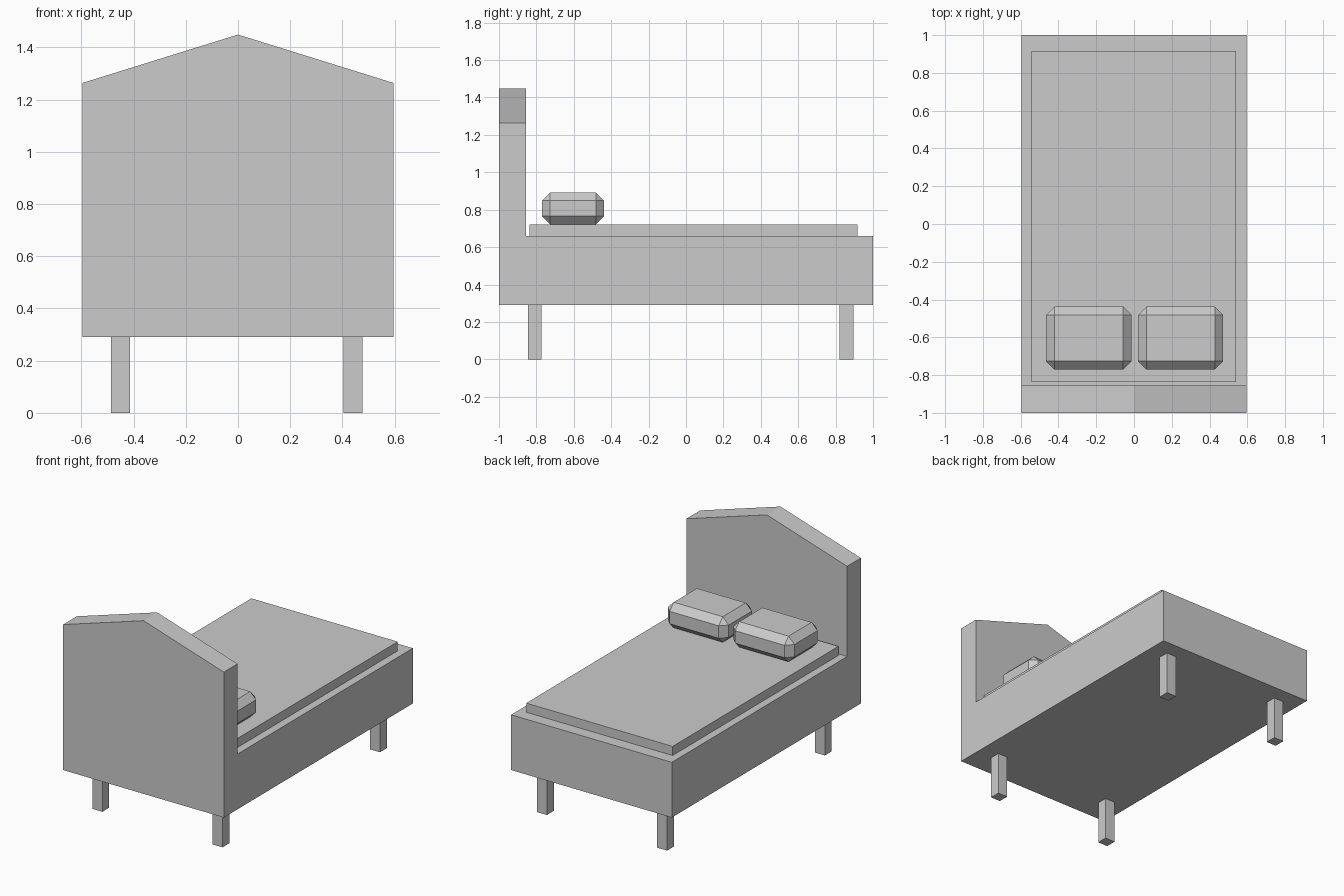
import bpy, bmesh, math

if "Cube" in bpy.data.objects:
    bpy.data.objects.remove(bpy.data.objects["Cube"])


def add_object(name, bm):
    bmesh.ops.recalc_face_normals(bm, faces=bm.faces)
    mesh = bpy.data.meshes.new(name)
    bm.to_mesh(mesh)
    bm.free()
    obj = bpy.data.objects.new(name, mesh)
    bpy.context.collection.objects.link(obj)
    return obj


def box(name, x, y, z, chamfer=0):
    """Box from (min, max) ranges, optionally with flat chamfered edges."""
    bm = bmesh.new()
    bmesh.ops.create_cube(bm, size=1)
    for v in bm.verts:
        for axis, (lo, hi) in enumerate((x, y, z)):
            v.co[axis] = hi if v.co[axis] > 0 else lo
    if chamfer:
        bmesh.ops.bevel(bm, geom=bm.edges[:], offset=chamfer, segments=1,
                        affect='EDGES', profile=0.5)
    return add_object(name, bm)


# Frame and headboard: L-shaped side profile carried across the width,
# with the headboard top raised at the middle
HALF, BOTTOM, DECK, SHOULDER, PEAK = 0.595, 0.29, 0.66, 1.264, 1.449
bm = bmesh.new()
rings = []
for x, top in ((-HALF, SHOULDER), (0, PEAK), (HALF, SHOULDER)):
    profile = [(-1, BOTTOM), (1, BOTTOM), (1, DECK),
               (-0.855, DECK), (-0.855, top), (-1, top)]
    rings.append([bm.verts.new((x, y, z)) for y, z in profile])
for a, b in zip(rings, rings[1:]):
    for i in range(6):
        j = (i + 1) % 6
        bm.faces.new((a[i], a[j], b[j], b[i]))
bm.faces.new(rings[0])
bm.faces.new(rings[-1])
bmesh.ops.recalc_face_normals(bm, faces=bm.faces)
bmesh.ops.dissolve_limit(bm, angle_limit=math.radians(1),
                         verts=bm.verts, edges=bm.edges)
add_object("bed_frame_with_headboard", bm)

# Mattress
box("mattress", (-0.543, 0.541), (-0.837, 0.917), (DECK, 0.721))

# Pillows
for side, x in (("left", (-0.466, -0.013)), ("right", (0.021, 0.472))):
    box(side + "_pillow", x, (-0.77, -0.438), (0.721, 0.892), 0.044)

# Legs
for end, y in (("front", (-0.845, -0.773)), ("back", (0.821, 0.895))):
    for side, x in (("left", (-0.487, -0.413)), ("right", (0.404, 0.477))):
        box(f"{end}_{side}_leg", x, y, (0, BOTTOM))
